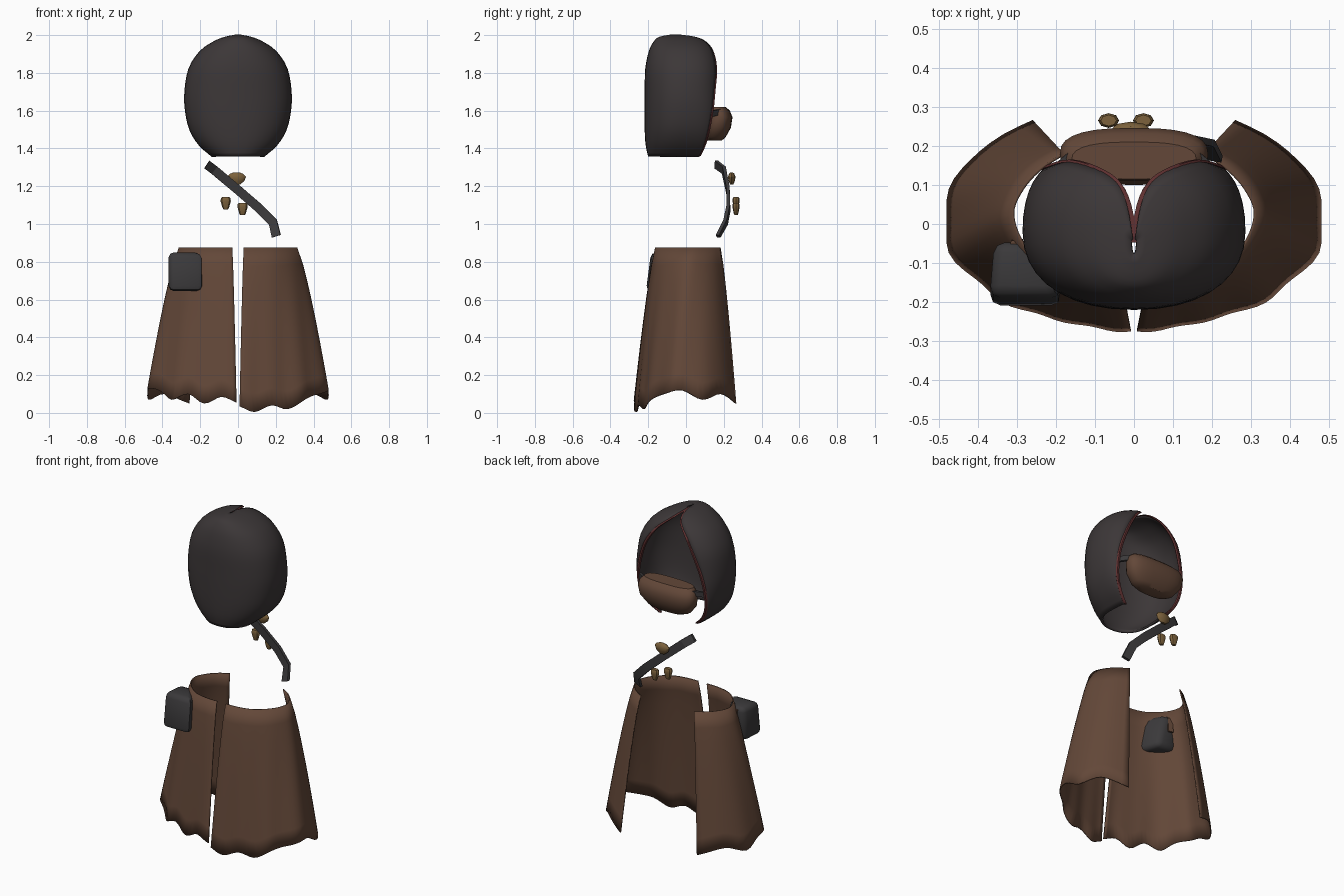
import bpy, bmesh, math
from mathutils import Vector, Matrix

old = bpy.data.objects.get("Cube")
if old:
    bpy.data.objects.remove(old, do_unlink=True)


def material(name, rgb):
    m = bpy.data.materials.new(name)
    m.use_nodes = True
    m.diffuse_color = (*rgb, 1)
    bsdf = next(n for n in m.node_tree.nodes if n.type == 'BSDF_PRINCIPLED')
    bsdf.inputs["Base Color"].default_value = (*rgb, 1)
    bsdf.inputs["Roughness"].default_value = 0.9
    return m


BROWN = material("brown cloth", (0.125, 0.064, 0.04))
BLACK = material("charcoal cloth", (0.045, 0.038, 0.039))
GREY = material("dark grey leather", (0.043, 0.041, 0.043))
RED = material("dark red trim", (0.115, 0.03, 0.03))
BRASS = material("dull brass", (0.2, 0.12, 0.045))


def finish(name, bm, mat, thickness=0, mirror=False, angle=50):
    bmesh.ops.recalc_face_normals(bm, faces=bm.faces)
    me = bpy.data.meshes.new(name)
    bm.to_mesh(me)
    bm.free()
    ob = bpy.data.objects.new(name, me)
    bpy.context.collection.objects.link(ob)
    me.materials.append(mat)
    if mirror:
        ob.modifiers.new("Mirror", 'MIRROR').use_clip = True
    if thickness:
        s = ob.modifiers.new("Solidify", 'SOLIDIFY')
        s.thickness, s.offset = thickness, 0
    bpy.ops.object.select_all(action='DESELECT')
    ob.select_set(True)
    bpy.context.view_layer.objects.active = ob
    bpy.ops.object.shade_smooth_by_angle(angle=math.radians(angle))
    return ob


def spline(pts, n):
    """Sample a Catmull-Rom curve through the points."""
    pts = [Vector(p) for p in pts]
    ext = [2 * pts[0] - pts[1]] + pts + [2 * pts[-1] - pts[-2]]
    out = []
    for k in range(n):
        u = k / (n - 1) * (len(pts) - 1)
        i = min(int(u), len(pts) - 2)
        t = u - i
        a, b, c, d = ext[i:i + 4]
        out.append(0.5 * (2 * b + (c - a) * t + (2 * a - 5 * b + 4 * c - d) * t ** 2
                          + (3 * b - a - 3 * c + d) * t ** 3))
    return out


def loft(rows, closed=False):
    bm = bmesh.new()
    grid = [[bm.verts.new(p) for p in row] for row in rows]
    n = len(rows[0])
    for r0, r1 in zip(grid, grid[1:]):
        for j in range(n if closed else n - 1):
            k = (j + 1) % n
            bm.faces.new((r0[j], r0[k], r1[k], r1[j]))
    if closed:
        bm.faces.new(grid[0])
        bm.faces.new(grid[-1])
    return bm


# Skirt: two flared cloth panels, split at one side and open at the other
waist = [(.03, -.16), (.1, -.158), (.18, -.14), (.24, -.1), (.29, -.04),
         (.31, .03), (.285, .09), (.24, .14), (.18, .18)]
hem = [(.008, -.272), (.1, -.264), (.2, -.24), (.3, -.212), (.39, -.155),
       (.472, -.06), (.474, .06), (.41, .175), (.257, .262)]
hem_heights = {"left": (.035, .005, .04, .02, .07, .1, .12, .07, .1, .05),
               "right": (.055, .085, .05, .1, .07, .125, .12, .07, .1, .05)}
COLS, ROWS = 37, 10
for side, sign in (("left", 1), ("right", -1)):
    top = spline(waist, COLS)
    low = spline(hem, COLS)
    drop = spline([(h, 0) for h in hem_heights[side]], COLS)
    rows = []
    for i in range(ROWS):
        t = i / (ROWS - 1)
        row = []
        for j in range(COLS):
            p = top[j].lerp(low[j], t ** 0.78)
            p = p * (1 + 0.012 * t * math.sin(j * 0.95))
            row.append((sign * p.x, p.y, .875 + (drop[j].x - .875) * t))
        rows.append(row)
    finish(side + "_skirt_panel", loft(rows), BROWN, thickness=0.007)

# Hood: each row is height, half width, back depth, rim x, rim y
hood_rows = [(1.998, .006, -.075, .002, -.04), (1.985, .07, -.14, .018, .05),
             (1.96, .13, -.168, .045, .105), (1.91, .2, -.192, .1, .14),
             (1.82, .257, -.21, .16, .157), (1.7, .278, -.213, .205, .148),
             (1.6, .275, -.214, .225, .138), (1.5, .252, -.213, .22, .12),
             (1.42, .203, -.208, .185, .098), (1.36, .135, -.195, .125, .07)]
rows, rim = [], []
for z, w, yb, rx, ry in spline(hood_rows, 28):
    ys = (yb + ry) / 2 + 0.015
    row = []
    for k in range(10):
        a = k / 9 * math.pi / 2
        row.append((w * math.sin(a) ** 0.9, ys + (yb - ys) * max(0, math.cos(a)) ** 0.9, z))
    side, ctrl, end = Vector((w, ys)), Vector((w, ry * .75 + ys * .25)), Vector((rx, ry))
    for k in range(1, 7):
        t = k / 6
        p = side * (1 - t) ** 2 + ctrl * 2 * t * (1 - t) + end * t * t
        row.append((p.x, p.y, z))
    rows.append(row)
    rim.append(Vector((rx, ry, z)))
finish("hood", loft(rows), BLACK, thickness=0.012, mirror=True, angle=70)

# Red trim following the hood opening
rings = []
for p in rim:
    rings.append([p + Vector((.011 * math.cos(a), .009 * math.sin(a), 0))
                  for a in (k * math.pi / 3 for k in range(6))])
finish("hood_trim", loft(rings, True), RED, mirror=True)

# Face mask: rounded cushion lofted from flat rings
mask_rows = [(1.442, .1, .115, .19), (1.46, .14, .105, .21), (1.51, .18, .1, .238),
             (1.565, .19, .108, .246), (1.6, .18, .11, .232), (1.62, .16, .115, .21)]
rings = []
for z, w, y0, y1 in mask_rows:
    ring = []
    for k in range(28):
        a = k / 28 * math.tau
        c, s = math.cos(a), math.sin(a)
        ring.append((w * math.copysign(abs(c) ** .75, c),
                     (y0 + y1) / 2 + (y1 - y0) / 2 * math.copysign(abs(s) ** .75, s), z))
    rings.append(ring)
finish("face_mask", loft(rings, True), BROWN, angle=40)


def box(name, size, loc, mat, rot=(0, 0, 0), bevel=0.0):
    bm = bmesh.new()
    bmesh.ops.create_cube(bm, size=1)
    for v in bm.verts:
        v.co = Vector(a * b for a, b in zip(v.co, size))
    if bevel:
        bmesh.ops.bevel(bm, geom=bm.edges[:], offset=bevel, segments=2,
                        profile=0.5, affect='EDGES')
    ob = finish(name, bm, mat)
    ob.location, ob.rotation_euler = loc, rot
    return ob


# Short bands joining mask and hood
for side, s in (("left", 1), ("right", -1)):
    box(side + "_mask_band", (.095, .016, .03), (s * .195, .15, 1.587), GREY,
        rot=(0, s * .15, -s * .7))

# Diagonal chest strap
path = [(-.165, .16, 1.315), (-.125, .2, 1.285), (0, .222, 1.18), (.11, .225, 1.085),
        (.185, .21, 1.01), (.203, .17, .935)]
rings = []
for i, p in enumerate(path):
    p = Vector(p)
    along = Vector(path[min(i + 1, 5)]) - Vector(path[max(i - 1, 0)])
    out = Vector((p.x * .8, 1, 0)).normalized()
    wide = along.cross(out).normalized() * .024
    out = out * .009
    rings.append([p + wide + out, p - wide + out, p - wide - out, p + wide - out])
finish("chest_strap", loft(rings, True), GREY, angle=30)


# Brass fittings: a domed button and two tapered vials
def fitting(name, profile, loc, depth):
    rings = [[(r * math.cos(k * math.tau / 8), depth * r * math.sin(k * math.tau / 8), z)
              for k in range(8)] for z, r in profile]
    finish(name, loft(rings, True), BRASS, angle=35).location = loc


fitting("brass_button", [(-.032, .018), (-.012, .042), (.01, .05), (.026, .035), (.032, .018)],
        (-.008, .242, 1.24), .4)
for name, x, z in (("right_vial", -.065, 1.11), ("left_vial", .024, 1.08)):
    fitting(name, [(-.032, .013), (-.022, .018), (.01, .027), (.025, .026), (.032, .02)],
            (x, .265, z), .7)

# Hip pouch: tapered block with rounded edges, narrow behind
bm = bmesh.new()
bmesh.ops.create_cube(bm, size=1)
for v in bm.verts:
    back, upper, inner = v.co.y > 0, v.co.z > 0, v.co.x > 0
    x = (-.265 if upper else -.225) if back else -.183
    v.co = (x if inner else (-.358 if back else -.37),
            (-.045 if upper else -.06) if back else (-.185 if upper else -.212),
            .85 if upper else .645)
bmesh.ops.bevel(bm, geom=bm.edges[:], offset=.028, segments=2, profile=.5, affect='EDGES')
finish("hip_pouch", bm, GREY)
box("pouch_loop", (.03, .01, .09), (-.3, -.045, .79), BROWN, rot=(.1, 0, -.2))
